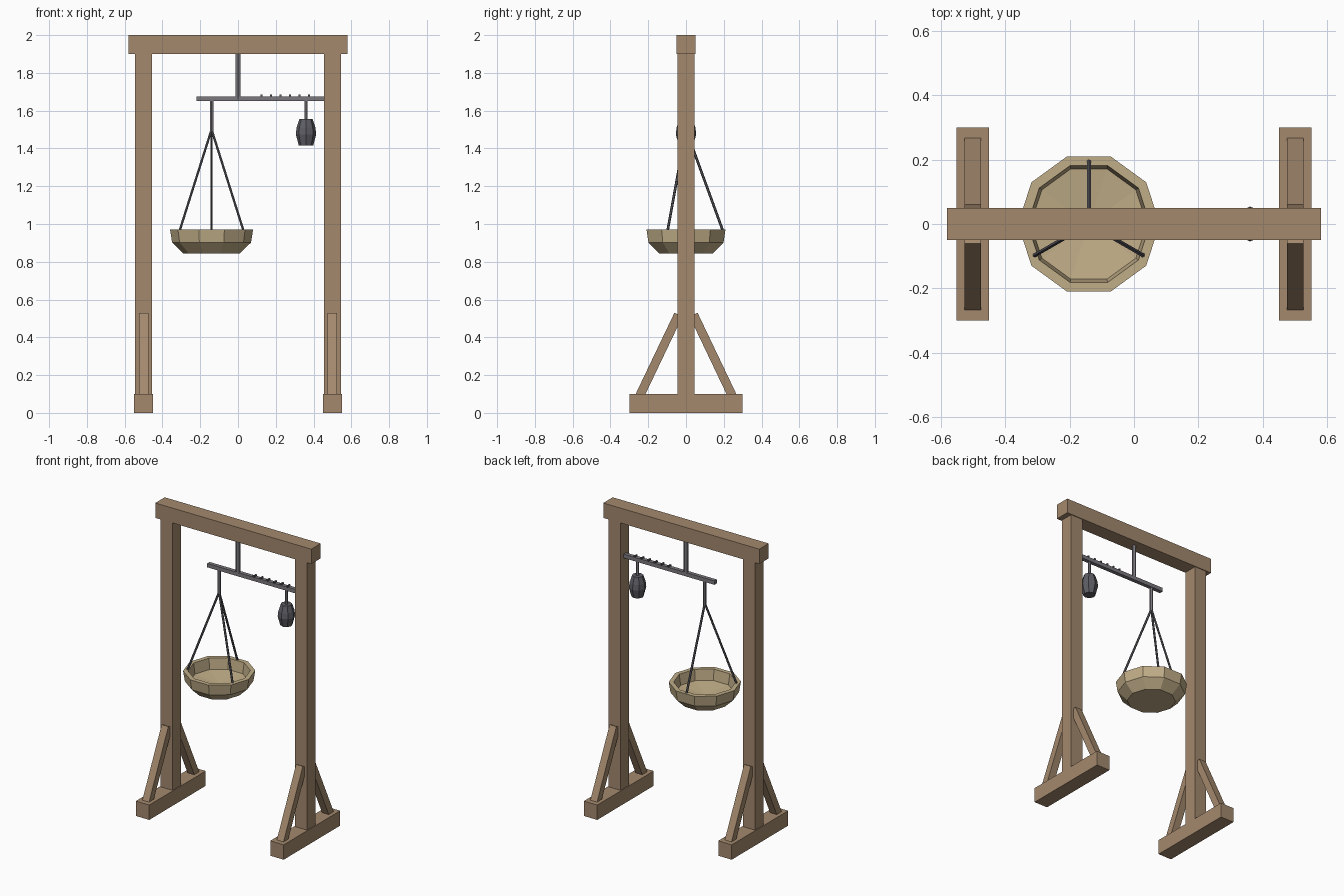
import bpy, bmesh
from math import pi, cos, sin
from mathutils import Vector

cube = bpy.data.objects.get("Cube")
if cube:
    bpy.data.objects.remove(cube, do_unlink=True)


def material(name, color):
    m = bpy.data.materials.new(name)
    m.use_nodes = True
    m.diffuse_color = (*color, 1)
    m.node_tree.nodes["Principled BSDF"].inputs["Base Color"].default_value = (*color, 1)
    return m


wood = material("brown wood", (0.37, 0.25, 0.155))
pan_mat = material("pale tan", (0.53, 0.42, 0.245))
iron = material("grey iron", (0.20, 0.19, 0.21))
dark_iron = material("dark iron", (0.11, 0.11, 0.13))


def finish(name, bm, mat):
    bmesh.ops.recalc_face_normals(bm, faces=bm.faces)
    mesh = bpy.data.meshes.new(name)
    bm.to_mesh(mesh)
    bm.free()
    mesh.materials.append(mat)
    obj = bpy.data.objects.new(name, mesh)
    bpy.context.collection.objects.link(obj)
    return obj


def box(name, center, size, mat):
    bm = bmesh.new()
    bmesh.ops.create_cube(bm, size=1)
    bmesh.ops.scale(bm, vec=size, verts=bm.verts)
    bmesh.ops.translate(bm, vec=center, verts=bm.verts)
    return finish(name, bm, mat)


def bar(name, start, end, radius, mat, sides=6):
    """Straight rod between two points."""
    start, end = Vector(start), Vector(end)
    axis = end - start
    bm = bmesh.new()
    bmesh.ops.create_cone(bm, cap_ends=True, segments=sides, radius1=radius,
                          radius2=radius, depth=axis.length)
    obj = finish(name, bm, mat)
    obj.location = (start + end) / 2
    obj.rotation_euler = axis.to_track_quat('Z', 'Y').to_euler()
    return obj


def lathe(name, center_x, profile, sides, mat):
    """Faceted solid from (radius, height) rings, closed at both ends."""
    bm = bmesh.new()
    rings = []
    for r, z in profile:
        if r == 0:
            rings.append([bm.verts.new((center_x, 0, z))] * sides)
        else:
            rings.append([bm.verts.new((center_x + r * cos(2 * pi * i / sides),
                                        r * sin(2 * pi * i / sides), z))
                          for i in range(sides)])
    for a, b in zip(rings, rings[1:]):
        for i in range(sides):
            j = (i + 1) % sides
            quad = dict.fromkeys((a[i], a[j], b[j], b[i]))
            bm.faces.new(list(quad))
    for ring in (rings[0], rings[-1]):
        if ring[0] is not ring[1]:
            bm.faces.new(ring)
    return finish(name, bm, mat)


# Wooden frame
box("top_beam", (0, 0, 1.95), (1.16, 0.1, 0.1), wood)
for side, x in (("right", -0.5), ("left", 0.5)):
    box(f"{side}_post", (x, 0, 1.0), (0.09, 0.09, 1.8), wood)
    box(f"{side}_foot", (x, 0, 0.05), (0.1, 0.6, 0.1), wood)
    for end, s in (("front", -1), ("back", 1)):
        # Slanted brace from the foot up to the post
        low, high = Vector((x, s * 0.25, 0.08)), Vector((x, s * 0.04, 0.52))
        axis = high - low
        brace = box(f"{side}_{end}_brace", (0, 0, 0), (0.05, 0.047, axis.length), wood)
        brace.location = (low + high) / 2
        brace.rotation_euler = (-Vector((axis.z, axis.y)).angle_signed(Vector((1, 0))) * -1, 0, 0)
        # Lean the brace inwards
        brace.rotation_euler.x = s * abs(brace.rotation_euler.x)

# Balance arm with notches
box("balance_arm", (0.14, 0, 1.663), (0.72, 0.026, 0.026), iron)
bar("arm_hanger", (0, 0, 1.66), (0, 0, 1.91), 0.014, iron)
for i in range(6):
    box(f"notch_{i + 1}", (0.125 + 0.05 * i, 0, 1.679), (0.01, 0.03, 0.012), dark_iron)

# Counterweight
bar("weight_hook", (0.36, 0, 1.54), (0.36, 0, 1.66), 0.01, iron)
lathe("counterweight", 0.36, [(0.038, 1.415), (0.054, 1.475), (0.05, 1.51), (0.035, 1.555)],
      8, dark_iron)

# Weighing pan with its suspension
PAN_X = -0.14
lathe("pan", PAN_X, [(0.15, 0.845), (0.209, 0.902), (0.22, 0.972), (0.19, 0.972),
                     (0.18, 0.9), (0, 0.88)], 10, pan_mat)
bar("pan_rod", (PAN_X, 0, 1.49), (PAN_X, 0, 1.66), 0.011, iron)
for i in range(3):
    a = pi / 2 + i * 2 * pi / 3
    bar(f"pan_wire_{i + 1}", (PAN_X, 0, 1.5),
        (PAN_X + 0.195 * cos(a), 0.195 * sin(a), 0.965), 0.007, dark_iron)
